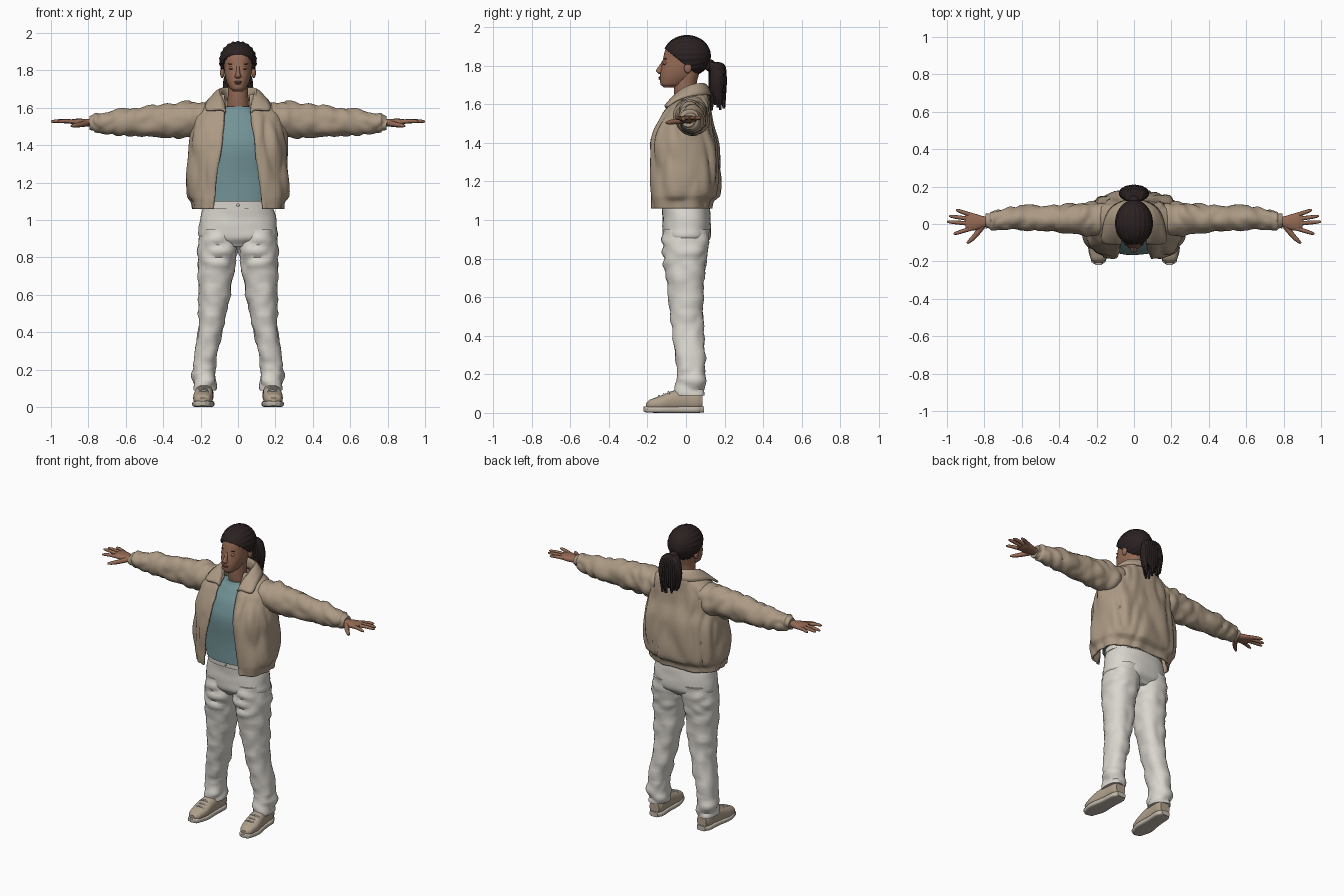
import bpy, bmesh, math, random
from mathutils import Vector, noise

random.seed(4)
if "Cube" in bpy.data.objects:
    bpy.data.objects.remove(bpy.data.objects["Cube"])


def material(name, rgb):
    m = bpy.data.materials.new(name)
    m.use_nodes = True
    m.diffuse_color = (*rgb, 1)
    bsdf = m.node_tree.nodes["Principled BSDF"]
    bsdf.inputs["Base Color"].default_value = (*rgb, 1)
    bsdf.inputs["Roughness"].default_value = 0.8
    return m


TAN = material("tan_cloth", (.41, .32, .23))
WHITE = material("off_white_denim", (.70, .67, .62))
TEAL = material("teal_cotton", (.17, .29, .305))
SKIN = material("brown_skin", (.30, .145, .09))
LIP = material("lip", (.21, .08, .06))
HAIR = material("dark_hair", (.024, .015, .015))
SHOE = material("beige_shoe", (.43, .35, .26))
SOLE = material("pale_sole", (.52, .47, .40))


def select(obj):
    bpy.ops.object.select_all(action='DESELECT')
    obj.select_set(True)
    bpy.context.view_layer.objects.active = obj


def finish(name, bm, mat, mirror=False, normals=True):
    """Turn a bmesh into a smooth shaded, optionally mirrored object."""
    if normals:
        bmesh.ops.recalc_face_normals(bm, faces=bm.faces)
    me = bpy.data.meshes.new(name)
    bm.to_mesh(me)
    bm.free()
    me.materials.append(mat)
    obj = bpy.data.objects.new(name, me)
    bpy.context.collection.objects.link(obj)
    select(obj)
    bpy.ops.object.shade_smooth_by_angle(angle=math.radians(50))
    if mirror:
        obj.modifiers.new("Mirror", 'MIRROR')
    return obj


def solidify(obj, thickness, offset=0):
    mod = obj.modifiers.new("Thickness", 'SOLIDIFY')
    mod.thickness, mod.offset = thickness, offset


def spow(v, p):
    return math.copysign(abs(v) ** p, v)


def resample(rings, steps):
    """Smoothly interpolate between rings; stations along the axis stay linear."""
    out = []
    for i in range(len(rings) - 1):
        p0, p1, p2 = rings[max(i - 1, 0)], rings[i], rings[i + 1]
        p3 = rings[min(i + 2, len(rings) - 1)]
        for s in range(steps):
            t = s / steps
            ring = [p1[0] + (p2[0] - p1[0]) * t]
            for a, b, c, d in zip(p0[1:], p1[1:], p2[1:], p3[1:]):
                ring.append(b + t * ((c - a) + t * ((2 * a - 5 * b + 4 * c - d)
                            + t * (3 * (b - c) + d - a))) / 2)
            out.append(ring)
    return out + [rings[-1]]


def loft(name, rings, axis, mat, power=2, segs=32, steps=4, fold=None, mirror=False):
    """Rings: station, centre a, radius a, centre b, radius b, [half width of front gap].
    fold: depth and the frequency of cloth creases along x, y, z."""
    bm = bmesh.new()
    is_open = len(rings[0]) > 5
    loops = []
    for t, ca, ra, cb, rb, *gap in resample(rings, steps):
        start = math.asin(min(1, gap[0] / ra) ** (power / 2)) if gap else 0
        span = 2 * (math.pi - start)
        loop = []
        for i in range(segs + is_open):
            th = start + span * i / segs
            da = ra * spow(math.sin(th), 2 / power)
            db = -rb * spow(math.cos(th), 2 / power)
            if fold:
                depth, *freq = fold
                place = {'x': (t, ca + da, cb + db), 'z': (ca + da, cb + db, t)}[axis]
                crease = noise.noise(Vector([f * p for f, p in zip(freq, place)]))
                k = depth * (2 * abs(crease) - .4) / max(math.hypot(da, db), .001)
                da, db = da * (1 + k), db * (1 + k)
            a, b = ca + da, cb + db
            loop.append(bm.verts.new({'x': (t, a, b), 'y': (a, t, b), 'z': (a, b, t)}[axis]))
        loops.append(loop)
    for lo, hi in zip(loops, loops[1:]):
        for i in range(segs):
            j = (i + 1) % len(lo)
            bm.faces.new((lo[i], lo[j], hi[j], hi[i]))
    if not is_open:
        bm.faces.new(loops[0])
        bm.faces.new(loops[-1])
    return finish(name, bm, mat, mirror)


def ellipsoid(name, centre, radii, mat, mirror=False):
    bm = bmesh.new()
    bmesh.ops.create_uvsphere(bm, u_segments=20, v_segments=12, radius=1)
    bmesh.ops.scale(bm, vec=radii, verts=bm.verts)
    bmesh.ops.translate(bm, vec=centre, verts=bm.verts)
    return finish(name, bm, mat, mirror)


def tubes(name, paths, mat, mirror=False):
    """Rounded tubes; each path is a list of (x, y, z, radius)."""
    cu = bpy.data.curves.new(name, 'CURVE')
    cu.dimensions, cu.bevel_depth, cu.bevel_resolution = '3D', 1, 2
    cu.resolution_u, cu.use_fill_caps = 6, True
    for path in paths:
        sp = cu.splines.new('NURBS')
        sp.points.add(len(path) - 1)
        for p, (x, y, z, r) in zip(sp.points, path):
            p.co, p.radius = (x, y, z, 1), r
        sp.use_endpoint_u, sp.order_u = True, 3
    cu.materials.append(mat)
    obj = bpy.data.objects.new(name, cu)
    bpy.context.collection.objects.link(obj)
    select(obj)
    bpy.ops.object.convert(target='MESH')
    obj = bpy.context.view_layer.objects.active
    bpy.ops.object.shade_smooth_by_angle(angle=math.radians(50))
    if mirror:
        obj.modifiers.new("Mirror", 'MIRROR')
    return obj


# Trousers: two legs joined by the hips
loft("trouser_legs", [
    (.09, .177, .055, .02, .074), (.15, .178, .06, .022, .075), (.25, .176, .061, .025, .075),
    (.45, .142, .068, .008, .084), (.6, .128, .083, 0, .091), (.75, .116, .098, -.004, .104),
    (.85, .109, .106, 0, .118), (.95, .1, .103, .002, .122)],
    'z', WHITE, 2.3, 36, 6, (.012, 9, 9, 15), True)
loft("trouser_hips", [
    (.86, 0, .09, 0, .085), (.9, 0, .2, .002, .12), (.95, 0, .209, .003, .126),
    (1.02, 0, .2, .002, .124), (1.1, 0, .18, -.005, .122)], 'z', WHITE, 2.4, 40, 4, (.005, 8, 8, 10))
loft("waistband", [(1.06, 0, .192, -.004, .128), (1.1, 0, .184, -.007, .127)], 'z', WHITE, 2.4, 40)
ellipsoid("waist_button", (0, -.134, 1.08), (.008, .004, .008), SOLE)

# Shoes
loft("shoe_uppers", [
    (-.208, .19, .02, .036, .014), (-.19, .19, .04, .042, .026), (-.13, .187, .053, .05, .04),
    (-.07, .183, .05, .062, .052), (0, .178, .045, .068, .058), (.06, .175, .044, .064, .052),
    (.085, .175, .034, .06, .04)], 'y', SHOE, 2.4, 28, 4, mirror=True)
loft("shoe_soles", [
    (-.22, .19, .014, .02, .012), (-.205, .19, .036, .018, .016), (-.13, .187, .058, .017, .017),
    (-.03, .18, .05, .017, .017), (.06, .175, .048, .017, .017), (.092, .175, .03, .018, .016)],
    'y', SOLE, 4, 28, 4, mirror=True)
tubes("shoe_laces", [[(.152, y, z - .012, .005), (.185, y - .012, z + .012, .005),
                      (.218, y, z - .012, .005)]
                     for y, z in ((-.135, .088), (-.11, .097), (-.085, .108))], WHITE, True)

# Shirt
loft("shirt", [
    (1.1, 0, .19, -.02, .135), (1.25, 0, .2, -.02, .135), (1.4, 0, .2, -.025, .14),
    (1.5, 0, .19, -.012, .12), (1.57, 0, .14, 0, .088), (1.607, 0, .075, .01, .073)],
    'z', TEAL, 2.3, 40, 4, (.003, 8, 8, 5))

# Jacket: open front shell, sleeves and folded collar
jacket = loft("jacket_body", [
    (1.06, 0, .238, -.03, .158, .13), (1.1, 0, .243, -.03, .162, .13),
    (1.13, 0, .26, -.014, .176, .125), (1.25, 0, .262, -.01, .177, .11),
    (1.38, 0, .258, -.012, .17, .09), (1.47, 0, .245, -.01, .145, .08),
    (1.55, 0, .235, .005, .12, .072), (1.6, 0, .2, .02, .1, .068),
    (1.64, 0, .14, .032, .082, .065), (1.67, 0, .1, .035, .07, .06)],
    'z', TAN, 2.6, 80, 5, (.016, 14, 14, 4))
solidify(jacket, .012)
loft("sleeves", [
    (.14, .02, .08, 1.545, .07), (.22, .025, .09, 1.54, .09), (.28, .025, .086, 1.535, .097),
    (.36, .026, .078, 1.53, .089), (.45, .03, .07, 1.527, .083), (.55, .03, .064, 1.522, .076),
    (.65, .028, .06, 1.521, .066), (.73, .02, .054, 1.52, .054), (.765, .018, .05, 1.52, .045),
    (.772, .015, .041, 1.52, .037), (.795, .015, .039, 1.52, .035)],
    'x', TAN, 2, 32, 5, (.014, 15, 9, 9), True)

# Collar columns from nape to tip: inner base, fold line, outer edge
columns = [
    ((0, .1, 1.64), (0, .1, 1.73), (0, .14, 1.65)),
    ((.07, .075, 1.64), (.08, .075, 1.735), (.12, .105, 1.65)),
    ((.085, .01, 1.635), (.095, .01, 1.725), (.16, .02, 1.645)),
    ((.075, -.06, 1.605), (.078, -.06, 1.665), (.17, -.06, 1.62)),
    ((.07, -.105, 1.56), (.07, -.108, 1.6), (.185, -.108, 1.575))]
bm = bmesh.new()
grid = [[bm.verts.new(p) for p in col] for col in columns]
for c0, c1 in zip(grid, grid[1:]):
    for k in range(2):
        bm.faces.new((c0[k], c1[k], c1[k + 1], c0[k + 1]))
collar = finish("jacket_collar", bm, TAN, True)
collar.modifiers.new("Smooth", 'SUBSURF').levels = 2
solidify(collar, .012)

# Hands: palm, four fingers and thumb
loft("palms", [
    (.77, .015, .028, 1.52, .022), (.8, .012, .029, 1.52, .02), (.84, .01, .042, 1.522, .02),
    (.88, .012, .048, 1.525, .016), (.9, .012, .042, 1.526, .01)],
    'x', SKIN, 2.3, 20, 4, mirror=True)
fingers = [[(.87, a, 1.525, .012), ((.87 + tip) / 2, (a + b) / 2, 1.53, .011),
            (tip - .008, b, 1.528, .009), (tip, b, 1.526, .004)]
           for a, tip, b in ((.048, .952, .074), (.026, .988, .042),
                             (.002, 1, .012), (-.024, .965, -.052))]
thumb = [(.81, -.01, 1.517, .017), (.845, -.06, 1.51, .014),
         (.88, -.093, 1.505, .011), (.892, -.103, 1.503, .005)]
tubes("fingers", fingers + [thumb], SKIN, True)

# Neck and head
loft("neck", [(1.56, 0, .066, .012, .06), (1.62, 0, .057, 0, .058), (1.7, 0, .054, -.004, .058),
              (1.77, 0, .058, .01, .06)], 'z', SKIN)
loft("head", [
    (1.687, 0, .025, -.085, .032), (1.702, 0, .043, -.068, .064), (1.74, 0, .061, -.045, .09),
    (1.78, 0, .071, -.03, .1), (1.83, 0, .075, -.013, .107), (1.88, 0, .075, -.004, .104),
    (1.92, 0, .058, 0, .084), (1.94, 0, .03, 0, .045)], 'z', SKIN, 2.2, 40)
loft("nose", [
    (1.757, 0, .01, -.13, .012), (1.766, 0, .018, -.133, .019), (1.776, 0, .014, -.134, .021),
    (1.795, 0, .01, -.127, .015), (1.825, 0, .008, -.115, .009)], 'z', SKIN, 2, 16)
ellipsoid("upper_lip", (0, -.131, 1.739), (.021, .011, .006), LIP)
ellipsoid("lower_lip", (0, -.13, 1.731), (.018, .012, .006), LIP)
ellipsoid("eyelids", (.032, -.108, 1.812), (.018, .01, .01), SKIN, True)
ellipsoid("eyelashes", (.032, -.114, 1.808), (.015, .005, .0025), HAIR, True)
ellipsoid("eyebrows", (.034, -.106, 1.835), (.019, .007, .0035), HAIR, True)
ellipsoid("ears", (.084, .01, 1.788), (.012, .02, .028), SKIN, True)

# Hair cap: braided rows running backwards, cut along a slanted hairline
bm = bmesh.new()
bmesh.ops.create_uvsphere(bm, u_segments=96, v_segments=48, radius=1)
for v in bm.verts:
    row = math.cos(22 * math.atan2(v.co.x, v.co.z)) * (1 - v.co.y ** 2)
    v.co = v.co * (1 + .022 * row)
    v.co = Vector((v.co.x * .1, v.co.y * .124, v.co.z * .106)) + Vector((0, .005, 1.85))
bmesh.ops.bisect_plane(bm, geom=bm.verts[:] + bm.edges[:] + bm.faces[:],
                       plane_co=(0, -.04, 1.832), plane_no=(0, .8, 1), clear_inner=True)
cap = finish("hair_cap", bm, HAIR, normals=False)
solidify(cap, .022, -1)

# Ponytail of thick twisted strands
ellipsoid("hair_tie", (0, .125, 1.8), (.034, .03, .032), HAIR)
ellipsoid("ponytail_core", (0, .155, 1.73), (.048, .035, .085), HAIR)
strands = []
for i in range(30):
    a = math.tau * i / 30
    dx, dy = .066 * math.cos(a), .036 * math.sin(a)
    end = 1.59 + random.uniform(-.025, .05)
    strands.append([(0, .11, 1.8, .01), (dx * .7, .16 + dy, 1.825, .01),
                    (dx * 1.1, .165 + dy, 1.73, .012),
                    (dx, .163 + dy, 1.67, .011),
                    (dx * random.uniform(.7, 1), .165 + dy * .9, end, .006)])
tubes("ponytail_strands", strands, HAIR)
